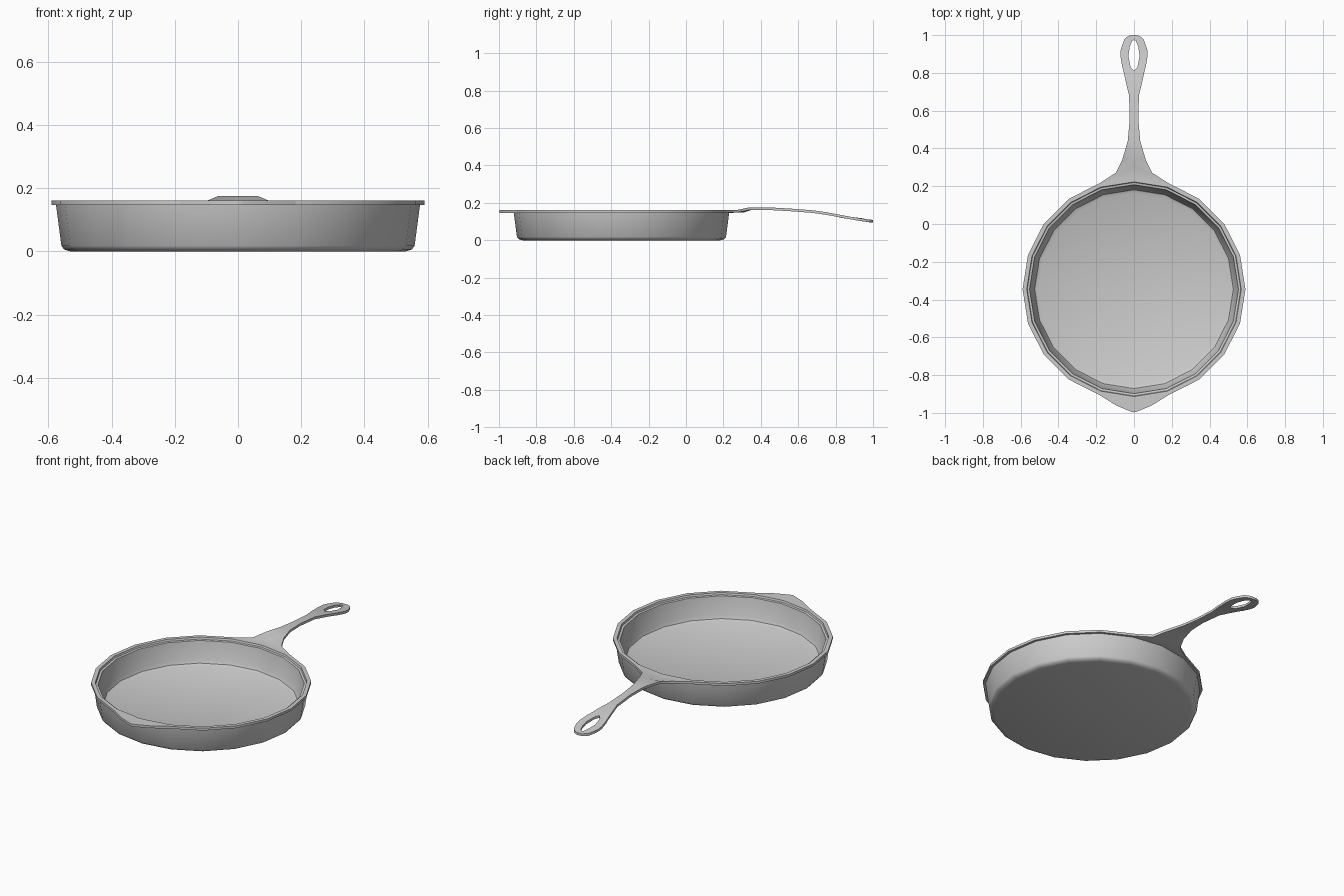
import bpy, bmesh, math

if "Cube" in bpy.data.objects:
    bpy.data.objects.remove(bpy.data.objects["Cube"])

CY, SIDES = -0.345, 20       # pan centre and number of facets


def finish(bm, name, angle):
    bmesh.ops.remove_doubles(bm, verts=bm.verts, dist=1e-4)
    bmesh.ops.recalc_face_normals(bm, faces=bm.faces)
    me = bpy.data.meshes.new(name)
    bm.to_mesh(me)
    bm.free()
    me.shade_smooth()
    me.set_sharp_from_angle(angle=math.radians(angle))
    ob = bpy.data.objects.new(name, me)
    bpy.context.collection.objects.link(ob)
    return ob


def lathe(name, profile, angle):
    """Spin a closed (radius, z) profile around the pan axis."""
    bm = bmesh.new()
    rings = []
    for r, z in profile:
        rings.append([bm.verts.new((r * math.cos(a), CY + r * math.sin(a), z))
                      for a in (2 * math.pi * i / SIDES for i in range(SIDES))])
    for a, b in zip(rings, rings[1:]):
        for i in range(SIDES):
            j = (i + 1) % SIDES
            bm.faces.new((a[i], a[j], b[j], b[i]))
    bm.faces.new(rings[0])      # underside
    bm.faces.new(rings[-1])     # cooking surface
    return finish(bm, name, angle)


def plate(name, rows, thick):
    """Mirrored strip; each row is (edge y, half width, centre y, hole half width, z)."""
    bm = bmesh.new()
    for s in (1, -1):
        pts = [(bm.verts.new((s * w, ye, z)), bm.verts.new((s * h, yc, z)))
               for ye, w, yc, h, z in rows]
        for (a, b), (c, d) in zip(pts, pts[1:]):
            bm.faces.new((a, b, d, c))
    bmesh.ops.remove_doubles(bm, verts=bm.verts, dist=1e-4)
    bmesh.ops.recalc_face_normals(bm, faces=bm.faces)
    ext = bmesh.ops.extrude_face_region(bm, geom=bm.faces[:], use_keep_orig=True)
    low = [v for v in ext["geom"] if isinstance(v, bmesh.types.BMVert)]
    bmesh.ops.translate(bm, verts=low, vec=(0, 0, -thick))
    return finish(bm, name, 40)


# pan body with flared wall, outer lip and stepped inner rim
lathe("pan_body", [(0.53, 0), (0.55, 0.006), (0.559, 0.018), (0.576, 0.147),
                   (0.59, 0.147), (0.59, 0.161), (0.568, 0.161),
                   (0.565, 0.15), (0.553, 0.148), (0.535, 0.045),
                   (0.526, 0.026), (0.508, 0.018)], 40)

# handle with hanging hole
plate("handle", [
    (0.216, 0.182, 0.245, 0, 0.161),
    (0.272, 0.095, 0.308, 0, 0.162),
    (0.34, 0.062, 0.35, 0, 0.176),
    (0.44, 0.033, 0.44, 0, 0.176),
    (0.55, 0.023, 0.55, 0, 0.170),
    (0.68, 0.026, 0.68, 0, 0.160),
    (0.75, 0.043, 0.75, 0, 0.150),
    (0.81, 0.056, 0.81, 0, 0.139),
    (0.835, 0.063, 0.83, 0.018, 0.134),
    (0.89, 0.072, 0.89, 0.03, 0.124),
    (0.925, 0.070, 0.94, 0.022, 0.118),
    (0.975, 0.052, 0.97, 0.010, 0.112),
    (0.985, 0.045, 0.974, 0, 0.111),
    (1.0, 0.018, 1.0, 0, 0.108)], 0.014)

# helper grip on the front of the rim
plate("helper_grip", [
    (-0.906, 0.182, -0.935, 0, 0.161),
    (-0.96, 0.095, -0.97, 0, 0.161),
    (-0.992, 0.02, -0.997, 0, 0.161)], 0.014)
